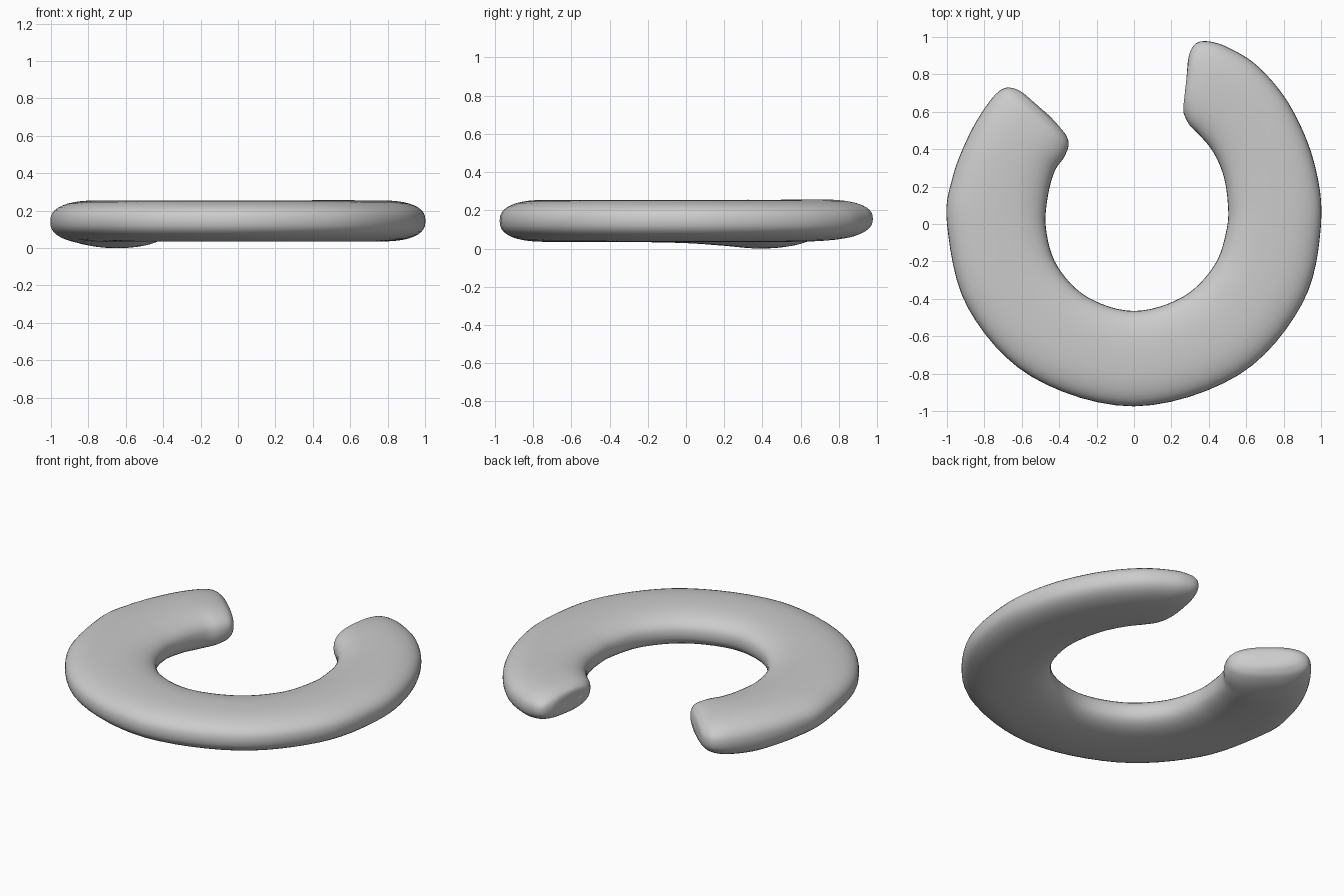
import bpy, bmesh, math
from mathutils import Vector

if "Cube" in bpy.data.objects:
    bpy.data.objects.remove(bpy.data.objects["Cube"])

# Stations along the ring: inner x, y, outer x, y, bottom z, top z
STATIONS = [
    (.272, .67, .287, .86, .162, .168),
    (.264, .63, .30, .92, .115, .210),
    (.268, .585, .335, .968, .085, .233),
    (.30, .525, .40, .976, .060, .250),
    (.35, .475, .50, .945, .045, .257),
    (.42, .39, .66, .845, .037, .257),
    (.475, .27, .83, .64, .035, .255),
    (.50, .13, .96, .34, .035, .255),
    (.497, -.02, 1.0, .0, .035, .255),
    (.43, -.22, .90, -.425, .035, .255),
    (.26, -.39, .56, -.807, .035, .255),
    (0, -.465, 0, -.975, .035, .255),
    (-.25, -.39, -.55, -.815, .035, .255),
    (-.41, -.225, -.89, -.445, .035, .255),
    (-.47, -.03, -1.0, .0, .029, .255),
    (-.462, .14, -.97, .25, .015, .255),
    (-.425, .28, -.88, .48, .0, .255),
    (-.375, .355, -.78, .645, .010, .25),
    (-.35, .42, -.71, .718, .035, .235),
    (-.36, .468, -.655, .728, .065, .21),
    (-.39, .51, -.60, .705, .095, .185),
    (-.45, .577, -.54, .655, .138, .144),
]
STEPS, SIDES, POWER = 6, 40, 2.5


def spline(a, b, c, d, t):
    return .5 * (2*b + (c - a)*t + (2*a - 5*b + 4*c - d)*t*t + (3*b - a - 3*c + d)*t**3)


def rounded(v):
    return math.copysign(abs(v) ** (2 / POWER), v)


# Smooth the stations
rows = []
last = len(STATIONS) - 1
for i in range(last):
    quad = [STATIONS[min(max(i + k, 0), last)] for k in (-1, 0, 1, 2)]
    for j in range(STEPS):
        rows.append([spline(*vals, j / STEPS) for vals in zip(*quad)])
rows.append(STATIONS[last])

# Loft rounded flat cross-sections into the open ring
bm = bmesh.new()
rings = []
for ix, iy, ox, oy, lo, hi in rows:
    inner, outer = Vector((ix, iy, 0)), Vector((ox, oy, 0))
    mid = (inner + outer) / 2 + Vector((0, 0, (lo + hi) / 2))
    half = (outer - inner) / 2
    ring = []
    for k in range(SIDES):
        a = 2 * math.pi * k / SIDES
        p = mid + half * rounded(math.cos(a))
        p.z += (hi - lo) / 2 * rounded(math.sin(a))
        ring.append(bm.verts.new(p))
    rings.append(ring)
for r, s in zip(rings, rings[1:]):
    for k in range(SIDES):
        n = (k + 1) % SIDES
        bm.faces.new((r[k], r[n], s[n], s[k]))
bm.faces.new(rings[0])
bm.faces.new(rings[-1])
bmesh.ops.recalc_face_normals(bm, faces=bm.faces)
for f in bm.faces:
    f.smooth = True

mesh = bpy.data.meshes.new("open_ring")
bm.to_mesh(mesh)
bm.free()
obj = bpy.data.objects.new("open_ring", mesh)
bpy.context.collection.objects.link(obj)
